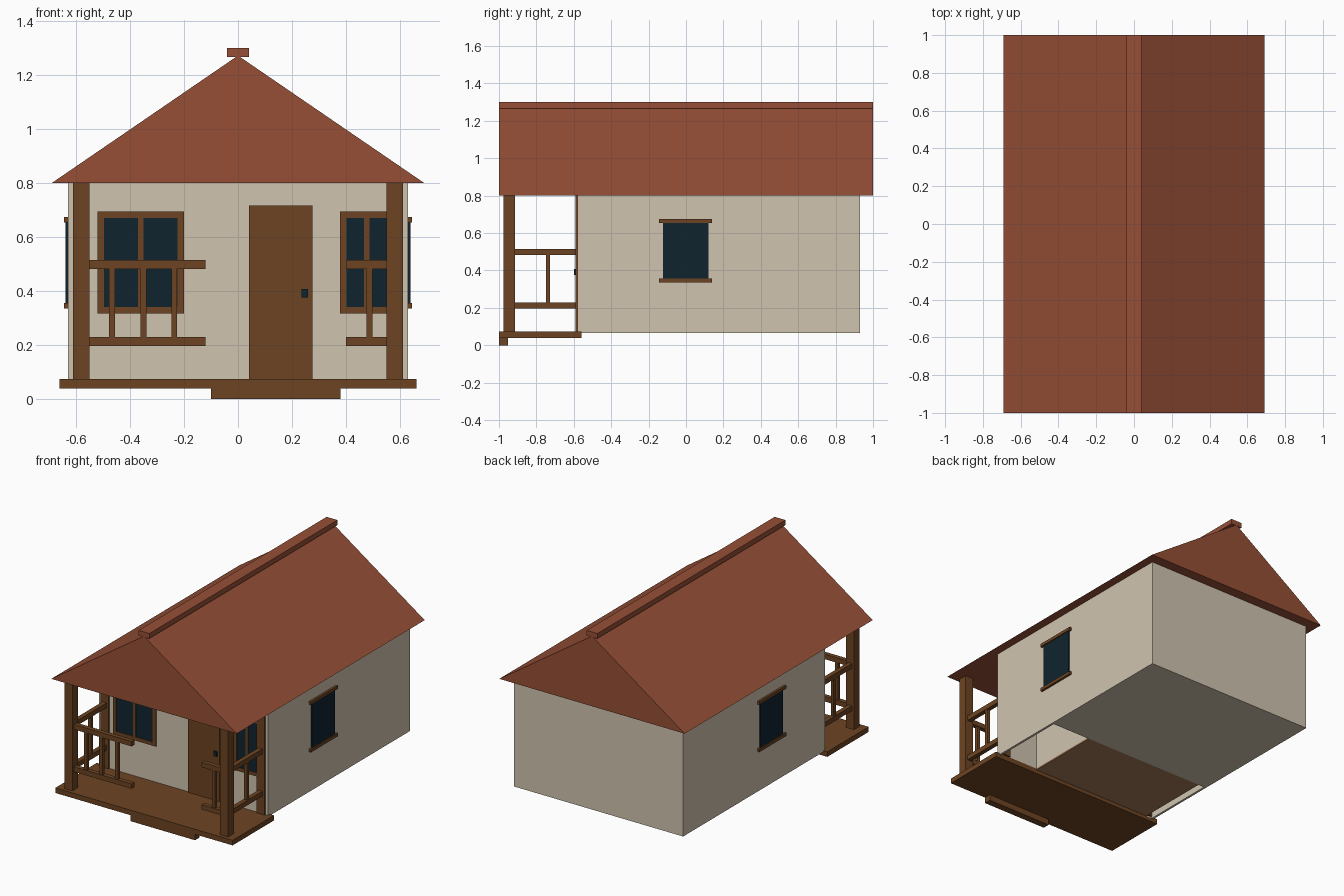
import bpy
import bmesh

if "Cube" in bpy.data.objects:
    bpy.data.objects.remove(bpy.data.objects["Cube"], do_unlink=True)


def linear(c):
    return c / 12.92 if c <= 0.04045 else ((c + 0.055) / 1.055) ** 2.4


def material(name, hex_code):
    rgb = [linear(int(hex_code[i:i + 2], 16) / 255) for i in (0, 2, 4)]
    m = bpy.data.materials.new(name)
    m.use_nodes = True
    m.diffuse_color = (*rgb, 1)
    bsdf = m.node_tree.nodes["Principled BSDF"]
    bsdf.inputs["Base Color"].default_value = (*rgb, 1)
    bsdf.inputs["Roughness"].default_value = 0.9
    return m


WALL = material("cream_plaster", "D0C4AF")
WOOD = material("brown_wood", "6D4422")
ROOF = material("red_roof", "964F36")
GLASS = material("dark_glass", "10242F")
FLOOR = material("tan_floor", "A27A58")


def finish(name, bm, mat):
    bmesh.ops.recalc_face_normals(bm, faces=bm.faces)
    mesh = bpy.data.meshes.new(name)
    bm.to_mesh(mesh)
    bm.free()
    mesh.materials.append(mat)
    obj = bpy.data.objects.new(name, mesh)
    bpy.context.scene.collection.objects.link(obj)
    return obj


def box(name, mat, x, y, z):
    """Box spanning the given (low, high) ranges."""
    bm = bmesh.new()
    bmesh.ops.create_cube(bm, size=1)
    for v in bm.verts:
        v.co = [r[0] if c < 0 else r[1] for c, r in zip(v.co, (x, y, z))]
    return finish(name, bm, mat)


def span(center, width):
    return (center - width / 2, center + width / 2)


FRONT, BACK, BASE, EAVE, SIDE = -0.58, 0.93, 0.065, 0.8, 0.63
DECK = 0.074

# House body: back room, front room, front wall and side walls
box("back_room", WALL, (-SIDE, SIDE), (-0.05, BACK), (BASE, EAVE))
box("front_room", WALL, (-0.57, 0.33), (FRONT, -0.05), (BASE + 0.01, EAVE))
box("front_room_floor", FLOOR, (-0.57, 0.33), (FRONT + 0.01, -0.05), (BASE, BASE + 0.01))
box("front_wall", WALL, (-SIDE, SIDE), (FRONT, FRONT + 0.02), (BASE, EAVE))
for s, label in ((1, "left"), (-1, "right")):
    box(label + "_wall", WALL, sorted((s * 0.615, s * SIDE)), (FRONT, -0.05), (BASE, EAVE))

# Gable roof and ridge cap
bm = bmesh.new()
profile = [bm.verts.new((x, -1, z)) for x, z in ((-0.69, EAVE), (0.69, EAVE), (0, 1.272))]
gable = bm.faces.new(profile)
extruded = bmesh.ops.extrude_face_region(bm, geom=[gable], use_keep_orig=True)
bmesh.ops.translate(bm, vec=(0, 2, 0),
                    verts=[g for g in extruded["geom"] if isinstance(g, bmesh.types.BMVert)])
finish("roof", bm, ROOF)
box("ridge_cap", ROOF, (-0.04, 0.04), (-1, 1), (1.266, 1.3))

# Porch deck and step
box("porch_deck", WOOD, (-0.66, 0.66), (-1, -0.56), (0.04, DECK))
box("porch_step", WOOD, (-0.1, 0.38), (-1, -0.953), (0, 0.04))

# Posts and railings
RAILS = ((0.197, 0.23), (0.482, 0.515))
GAP = (0.23, 0.482)
FRONT_RAIL_Y = span(-0.945, 0.03)
for s, label in ((1, "left"), (-1, "right")):
    post_x = span(s * 0.58, 0.06)
    box(label + "_front_post", WOOD, post_x, (-0.975, -0.915), (DECK, EAVE))
    box(label + "_back_post", WOOD, post_x, (-0.59, -0.55), (DECK, EAVE))
    for z in RAILS:
        box(label + "_side_rail", WOOD, span(s * 0.58, 0.03), (-0.915, -0.59), z)
    box(label + "_side_baluster", WOOD, span(s * 0.58, 0.022), span(-0.738, 0.022), GAP)

for label, x, balusters in (("right", (-0.55, -0.12), (-0.466, -0.35, -0.236)),
                            ("left", (0.4, 0.55), (0.487,))):
    for z in RAILS:
        box(label + "_front_rail", WOOD, x, FRONT_RAIL_Y, z)
    for bx in balusters:
        box(label + "_front_baluster", WOOD, span(bx, 0.022), span(-0.945, 0.022), GAP)

# Door and knob
box("door", WOOD, (0.04, 0.275), (FRONT - 0.008, FRONT), (DECK, 0.717))
box("door_knob", GLASS, (0.236, 0.26), (-0.6, FRONT), (0.376, 0.407))


# Front windows: glass, frame bars and a centre mullion
def front_window(name, x0, x1, z0, z1):
    t = 0.024
    y = (FRONT - 0.008, FRONT)
    box(name + "_glass", GLASS, (x0 + t, x1 - t), (FRONT - 0.003, FRONT), (z0 + t, z1 - t))
    for z in ((z0, z0 + t), (z1 - t, z1)):
        box(name + "_frame", WOOD, (x0, x1), y, z)
    for x in ((x0, x0 + t), (x1 - t, x1), span((x0 + x1) / 2, 0.02)):
        box(name + "_frame", WOOD, x, y, (z0 + t, z1 - t))


front_window("right_front_window", -0.52, -0.2, 0.317, 0.695)
front_window("left_front_window", 0.378, 0.575, 0.317, 0.695)

# Side windows with a sill and a lintel
for s, label in ((1, "left"), (-1, "right")):
    box(label + "_window_glass", GLASS, sorted((s * SIDE, s * 0.638)), (-0.123, 0.12), (0.355, 0.655))
    for part, z in (("sill", (0.335, 0.356)), ("lintel", (0.654, 0.675))):
        box(label + "_window_" + part, WOOD, sorted((s * SIDE, s * 0.645)), (-0.145, 0.14), z)
